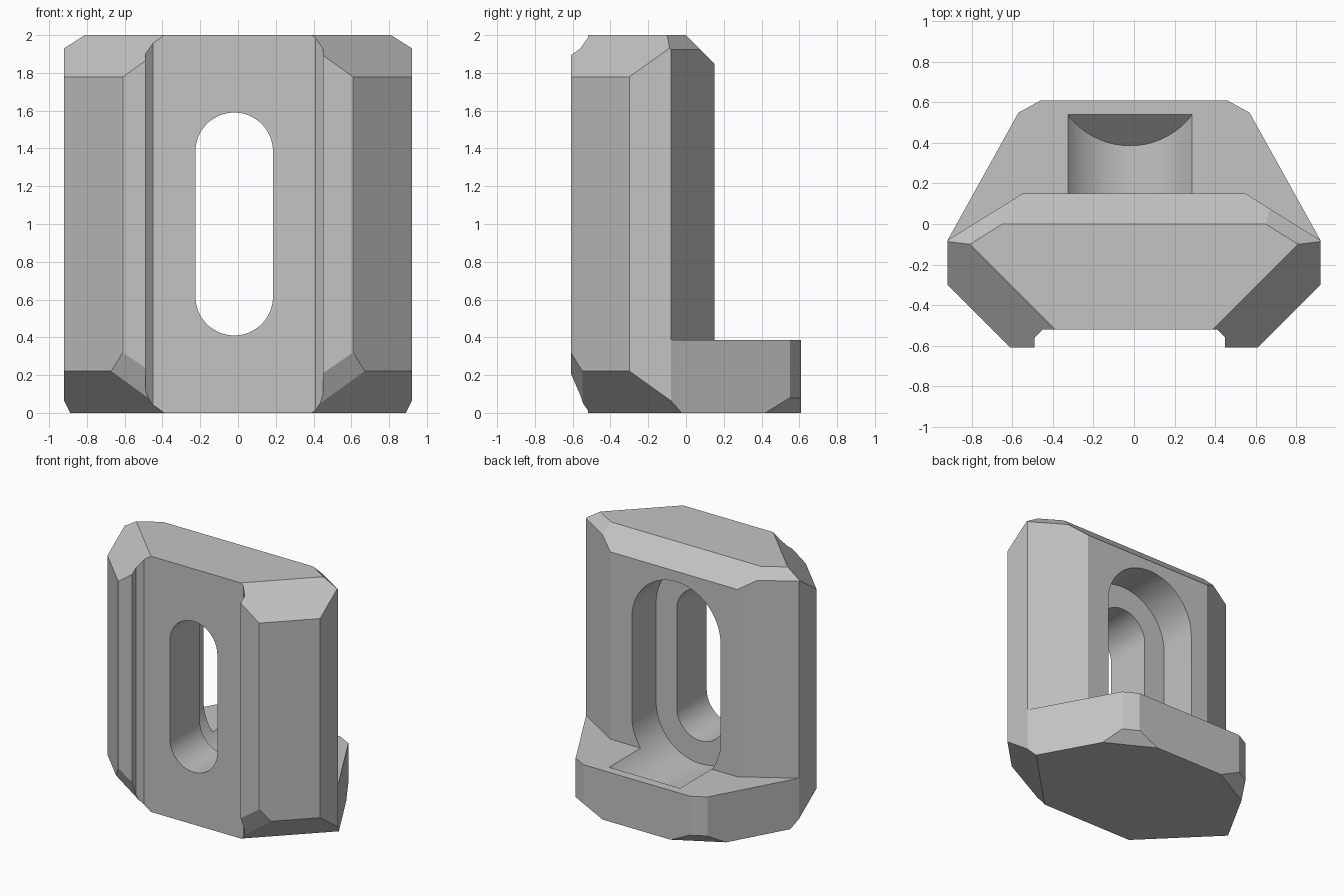
import bpy, bmesh, math
from mathutils import Vector

cube = bpy.data.objects.get("Cube")
if cube:
    bpy.data.objects.remove(cube, do_unlink=True)

# One plain grey material
grey = bpy.data.materials.new("plain_grey")
grey.use_nodes = True
color = (0.55, 0.55, 0.55, 1)
grey.diffuse_color = color
grey.node_tree.nodes["Principled BSDF"].inputs["Base Color"].default_value = color


def finish(name, bm):
    bmesh.ops.recalc_face_normals(bm, faces=bm.faces[:])
    mesh = bpy.data.meshes.new(name)
    bm.to_mesh(mesh)
    bm.free()
    mesh.materials.append(grey)
    obj = bpy.data.objects.new(name, mesh)
    bpy.context.collection.objects.link(obj)
    return obj


def slice_off(bm, point, normal):
    """Remove everything on the normal side of a plane and cap the cut."""
    bmesh.ops.bisect_plane(bm, geom=bm.verts[:] + bm.edges[:] + bm.faces[:],
                           plane_co=point, plane_no=Vector(normal).normalized(),
                           clear_outer=True, dist=1e-5)
    rim = [e for e in bm.edges if e.is_boundary]
    if rim:
        bmesh.ops.holes_fill(bm, edges=rim, sides=0)


def block(name, lo, hi, centre_cuts, side_cuts):
    """Box trimmed by planes; side cuts are mirrored across x."""
    bm = bmesh.new()
    bmesh.ops.create_cube(bm, size=1)
    for v in bm.verts:
        v.co = [hi[i] if v.co[i] > 0 else lo[i] for i in range(3)]
    for p, n in centre_cuts:
        slice_off(bm, p, n)
    for p, n in side_cuts:
        for s in (1, -1):
            slice_off(bm, (s * p[0], p[1], p[2]), (s * n[0], n[1], n[2]))
    return finish(name, bm)


def prism(name, points, offset, cut=None):
    """Closed outline extruded along an offset."""
    bm = bmesh.new()
    face = bm.faces.new([bm.verts.new(p) for p in points])
    ext = bmesh.ops.extrude_face_region(bm, geom=[face])
    bmesh.ops.translate(bm, vec=offset,
                        verts=[v for v in ext["geom"] if isinstance(v, bmesh.types.BMVert)])
    if cut:
        slice_off(bm, *cut)
    obj = finish(name, bm)
    obj.hide_render = True
    return obj


def stadium(radius, y, steps=32):
    pts = []
    for k in range(2 * steps + 2):
        top = k <= steps
        a = math.pi * (k if top else k - 1) / steps
        pts.append((-0.02 + radius * math.cos(a), y,
                    (1.385 if top else 0.615) + radius * math.sin(a)))
    return pts


def combine(target, tool, operation):
    mod = target.modifiers.new(operation.lower(), 'BOOLEAN')
    mod.operation = operation
    mod.solver = 'EXACT'
    mod.object = tool
    bpy.context.view_layer.objects.active = target
    bpy.ops.object.modifier_apply(modifier=mod.name)
    bpy.data.objects.remove(tool, do_unlink=True)


# Shared bevel under the front corners
under_bevel = ((0.39, -0.52, 0), (0.225, -0.225, -0.445))

# Upright wall with front corners, slanted back and top bevels
wall_normal = Vector((0.23, 0.37, 0)).normalized()
bracket = block(
    "bracket", (-0.92, -0.61, 0), (0.92, 0.15, 2),
    [((0, 0, 2), (0, 1, 1))],
    [((0.92, -0.30, 0), (1, -1, 0)),
     ((0.92, -0.08, 0), wall_normal),
     ((0.92, -0.08, 1.925), wall_normal + Vector((0, 0, 1))),
     ((0.39, -0.52, 2), (0.225, -0.225, 0.315 * math.sqrt(2) / math.sqrt(2))),
     ((0.39, -0.52, 0), (0.225, -0.225, -0.315)),
     ((0.61, -0.61, 0.32), (0.066, -0.221, -0.096))])

# Foot reaching out behind the wall
foot = block(
    "foot", (-0.92, -0.2, 0), (0.92, 0.61, 0.385), [],
    [((0.92, -0.08, 0), (0.63, 0.35, 0)),
     ((0.57, 0.55, 0), (0.06, 0.11, 0)),
     ((0.57, 0.55, 0.08), (0.48, 0.88, -1)),
     ((0.39, -0.52, 0), (0.225, -0.225, -0.315))])
combine(bracket, foot, 'UNION')

# Front channel between the rails
channel = prism("channel_cutter",
                [(-0.49, -0.8, -1), (-0.49, -0.56, -1), (-0.45, -0.52, -1),
                 (0.41, -0.52, -1), (0.45, -0.56, -1), (0.45, -0.8, -1)], (0, 0, 4))
combine(bracket, channel, 'DIFFERENCE')

# Through slot, and the wider recess with a sloped end in the foot
combine(bracket, prism("slot_cutter", stadium(0.205, -1), (0, 1.5, 0)), 'DIFFERENCE')
recess = prism("recess_cutter", stadium(0.384, -0.15), (0, 3, 0),
               ((0, 0.54, 0.385), (0, 1, -1)))
combine(bracket, recess, 'DIFFERENCE')

# Smooth the round slot walls, keep the edges crisp
bpy.ops.object.select_all(action='DESELECT')
bracket.select_set(True)
bpy.context.view_layer.objects.active = bracket
bpy.ops.object.shade_smooth_by_angle(angle=math.radians(15))
